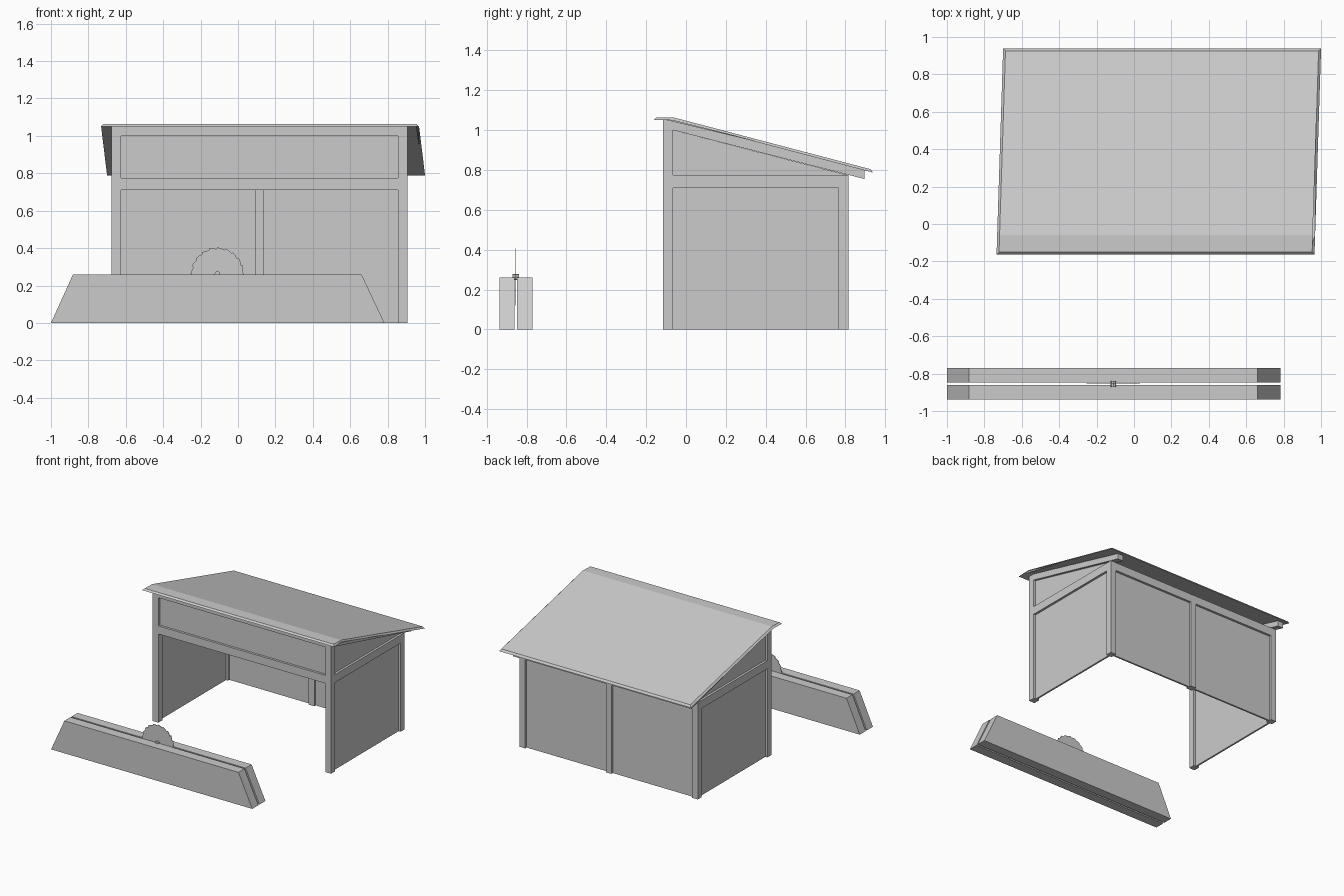
import bpy, bmesh, math

if "Cube" in bpy.data.objects:
    bpy.data.objects.remove(bpy.data.objects["Cube"])


def make(name, verts, faces):
    mesh = bpy.data.meshes.new(name)
    mesh.from_pydata(verts, [], faces)
    bm = bmesh.new()
    bm.from_mesh(mesh)
    bmesh.ops.recalc_face_normals(bm, faces=bm.faces)
    bm.to_mesh(mesh)
    bm.free()
    obj = bpy.data.objects.new(name, mesh)
    bpy.context.collection.objects.link(obj)
    return obj


def loft(name, a, b):
    """Solid between two matching outlines."""
    n = len(a)
    sides = [(i, (i + 1) % n, n + (i + 1) % n, n + i) for i in range(n)]
    return make(name, a + b, [tuple(range(n))[::-1], tuple(range(n, 2 * n))] + sides)


def prism_x(name, yz, x0, x1):
    return loft(name, [(x0, y, z) for y, z in yz], [(x1, y, z) for y, z in yz])


def prism_y(name, xz, y0, y1):
    return loft(name, [(x, y0, z) for x, z in xz], [(x, y1, z) for x, z in xz])


def box(name, x0, x1, y0, y1, z0, z1):
    return prism_x(name, [(y0, z0), (y1, z0), (y1, z1), (y0, z1)], x0, x1)


# Shed limits, post width, panel thickness
L, R, F, B, W, T = -0.675, 0.905, -0.115, 0.815, 0.05, 0.014
BEAM0, BEAM1, TOP = 0.71, 0.775, 1.05
IN = (W - T) / 2

# Side frames: posts, beam, rafter and panels
for side, x in (("left", L), ("right", R - W)):
    box(side + "_front_post", x, x + W, F, F + W, 0, TOP)
    box(side + "_back_post", x, x + W, B - W, B, 0, BEAM1)
    box(side + "_beam", x, x + W, F + W, B - W, BEAM0, BEAM1)
    prism_x(side + "_rafter", [(F + W, 1.0), (0.895, 0.755), (0.895, 0.803), (F + W, TOP)], x, x + W)
    box(side + "_wall_panel", x + IN, x + W - IN, F + W, B - W, 0, BEAM0)
    prism_x(side + "_gable_panel", [(F + W, BEAM1), (0.81, BEAM1), (F + W, 1.0)], x + IN, x + W - IN)

# Front header
box("front_beam", L + W, R - W, F, F + W, BEAM0, BEAM1)
box("front_top_beam", L + W, R - W, F, F + W, 1.0, TOP)
box("front_panel", L + W, R - W, F + IN, F + W - IN, BEAM1, 1.0)

# Back wall
box("back_beam", L + W, R - W, B - W, B, BEAM0, BEAM1)
box("back_middle_post", 0.09, 0.14, B - W, B, 0, BEAM0)
for side, x0, x1 in (("left", L + W, 0.09), ("right", 0.14, R - W)):
    box("back_panel_" + side, x0, x1, B - W + IN, B - IN, 0, BEAM0)

# Skewed roof sheet with chamfered rim
roof = [(-0.163, 1.05), (-0.063, 1.05), (0.938, 0.787), (0.926, 0.804), (-0.06, 1.063), (-0.15, 1.063)]
ends = []
for edge, s in ((-0.735, 1), (0.965, -1)):
    ends.append([(edge + 0.032 * (y + 0.163) + (s * 0.013 if i > 2 else 0), y, z)
                 for i, (y, z) in enumerate(roof)])
loft("roof", *ends)

# Saw bench: two slabs with a slot between
for side, y0, y1 in (("front", -0.937, -0.86), ("back", -0.847, -0.771)):
    prism_y("bench_slab_" + side, [(-1, 0), (0.783, 0), (0.66, 0.26), (-0.882, 0.26)], y0, y1)

# Toothed saw blade
cx, cz, teeth = -0.11, 0.262, 20
outline = []
for i in range(teeth):
    for off, r in ((0, 0.143), (0.12, 0.133), (0.5, 0.138)):
        a = 2 * math.pi * (i + off) / teeth
        outline.append((cx + r * math.cos(a), cz + r * math.sin(a)))
prism_y("saw_blade", outline, -0.8565, -0.8525)

# Blade hub
hub = [(cx + 0.015 * math.cos(i * math.pi / 4), cz + 0.015 * math.sin(i * math.pi / 4)) for i in range(8)]
prism_y("blade_hub", hub, -0.871, -0.839)
